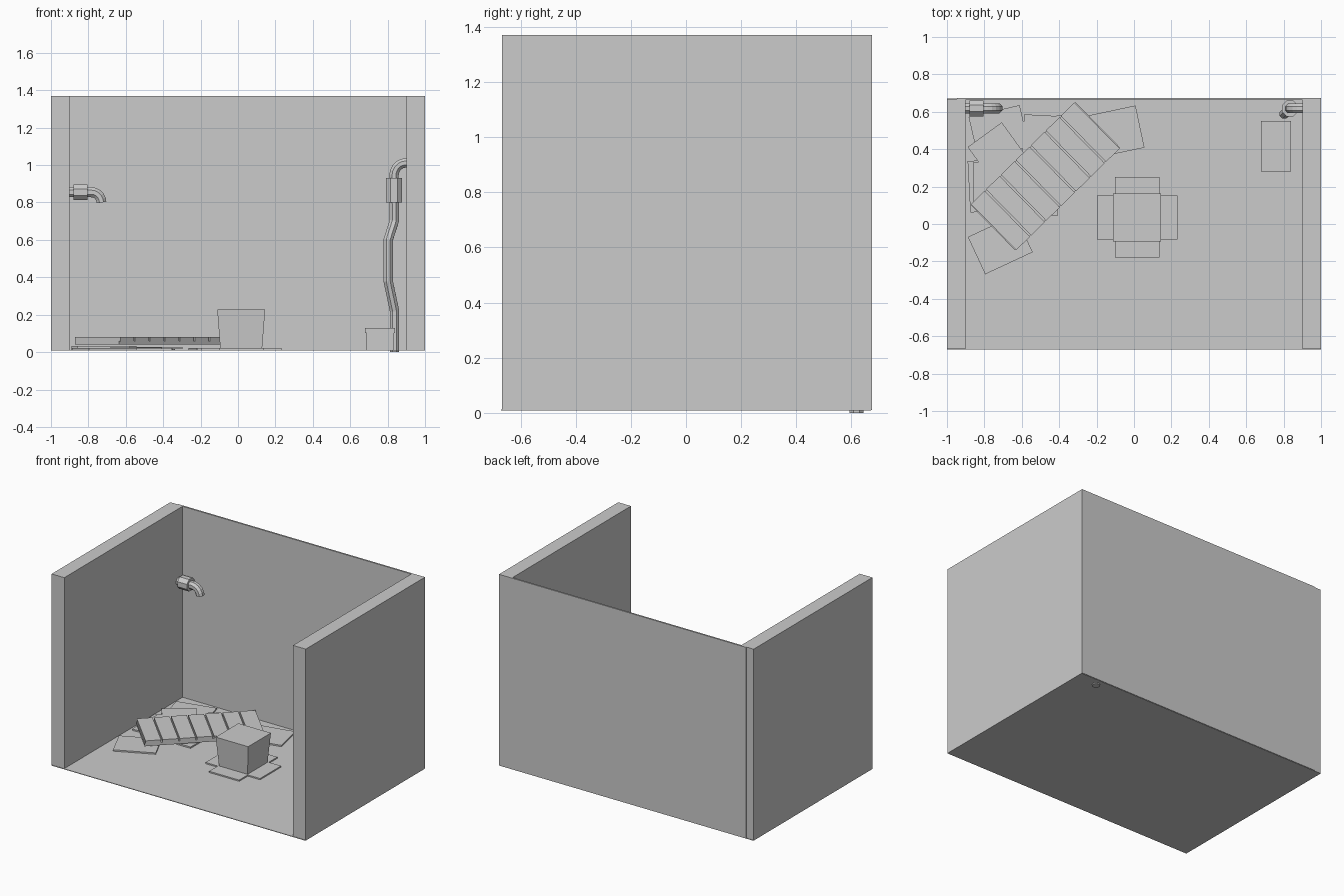
import bpy, bmesh, math
from mathutils import Vector, Matrix

if "Cube" in bpy.data.objects:
    bpy.data.objects.remove(bpy.data.objects["Cube"])

FLOOR = 0.012


def finish(name, bm):
    bmesh.ops.recalc_face_normals(bm, faces=bm.faces)
    me = bpy.data.meshes.new(name)
    bm.to_mesh(me)
    bm.free()
    ob = bpy.data.objects.new(name, me)
    bpy.context.collection.objects.link(ob)
    return ob


def box(name, x0, x1, y0, y1, z0, z1, taper=1.0):
    """Box between limits; taper scales its bottom face."""
    bm = bmesh.new()
    bmesh.ops.create_cube(bm, size=1)
    c = Vector(((x0 + x1) / 2, (y0 + y1) / 2, (z0 + z1) / 2))
    for v in bm.verts:
        k = taper if v.co.z < 0 else 1
        v.co = c + Vector((v.co.x * (x1 - x0) * k, v.co.y * (y1 - y0) * k, v.co.z * (z1 - z0)))
    return finish(name, bm)


def turn(ob, x, y, deg):
    ob.matrix_world = Matrix.Translation((x, y, 0)) @ Matrix.Rotation(math.radians(deg), 4, 'Z')


def tube(name, path, r, sides=8):
    """Sweep a regular polygon along a path lying roughly in the XZ plane."""
    pts = [Vector(p) for p in path]
    bm = bmesh.new()
    rings = []
    for i, p in enumerate(pts):
        a = (p - pts[i - 1]).normalized() if i else None
        b = (pts[i + 1] - p).normalized() if i < len(pts) - 1 else None
        t = ((a or b) + (b or a)).normalized()
        n = Vector((0, 1, 0))
        n = (n - t * n.dot(t)).normalized()
        m = t.cross(n)
        ring = []
        for k in range(sides):
            w = 2 * math.pi * (k + 0.5) / sides
            ring.append(bm.verts.new(p + r * (math.cos(w) * n + math.sin(w) * m)))
        rings.append(ring)
    for r0, r1 in zip(rings, rings[1:]):
        for k in range(sides):
            j = (k + 1) % sides
            bm.faces.new((r0[k], r0[j], r1[j], r1[k]))
    bm.faces.new(rings[0])
    bm.faces.new(rings[-1])
    return finish(name, bm)


# Alley shell
box("floor", -1, 1, -0.67, 0.67, 0.008, FLOOR)
box("left_wall", -1, -0.9, -0.667, 0.668, 0.01, 1.37)
box("right_wall", 0.9, 1, -0.667, 0.668, 0.01, 1.37)
box("back_wall", -0.945, 1, 0.662, 0.674, 0.01, 1.37)

# Loose flat cardboard sheets: x, y, angle, width, depth, base height
sheets = [
    (-0.722, 0.492, 13, 0.28, 0.23, 0.012),
    (-0.716, 0.364, 36, 0.225, 0.28, 0.022),
    (-0.455, 0.455, 10, 0.28, 0.23, 0.018),
    (-0.470, 0.440, -3, 0.25, 0.28, 0.012),
    (-0.105, 0.492, 12, 0.28, 0.23, 0.012),
    (-0.770, 0.205, 3, 0.225, 0.275, 0.012),
    (-0.717, 0.219, 0, 0.28, 0.225, 0.022),
    (-0.545, 0.160, 0, 0.28, 0.23, 0.016),
    (-0.715, -0.110, 25, 0.28, 0.22, 0.012),
]
for x, y, ang, w, d, z in sheets:
    turn(box("cardboard_sheet", -w / 2, w / 2, -d / 2, d / 2, z, z + 0.01), x, y, ang)

# Pallet: slats across a thin backing
L, W, N = 0.785, 0.345, 7
pitch = L / N
parts = [box("pallet_backing", -L / 2, L / 2, -W / 2 + 0.004, W / 2 - 0.004, 0.04, 0.06)]
for i in range(N):
    x = -L / 2 + i * pitch
    parts.append(box("pallet_slat", x + 0.005, x + pitch - 0.005, -W / 2, W / 2, 0.058, 0.08))
for ob in parts:
    turn(ob, -0.474, 0.255, 44.5)

# Upturned carton with four flaps folded out on the floor
cx, cy, h = 0.017, 0.035, 0.128
box("carton", cx - h, cx + h, cy - h, cy + h, FLOOR, 0.228, 0.87)
for i in range(4):
    turn(box("carton_flap", 0.105, 0.215, -0.118, 0.118, FLOOR, 0.021), cx, cy, 90 * i)

# Small lidded box
box("small_box", 0.686, 0.834, 0.286, 0.544, FLOOR, 0.102)
box("small_box_lid", 0.68, 0.84, 0.28, 0.55, 0.102, 0.13)

# Drain spout on the left wall
Y, R = 0.618, 0.029
spout = [(-0.91, Y, 0.855)]
for i in range(6):
    a = math.radians(90 - 18 * i)
    spout.append((-0.785 + 0.055 * math.cos(a), Y, 0.80 + 0.055 * math.sin(a)))
tube("spout_pipe", spout, R)
tube("spout_collar", [(-0.88, Y, 0.855), (-0.805, Y, 0.855)], 0.046)

# Dented downpipe on the right wall
down = [(0.91, Y, 1.012)]
for i in range(6):
    a = math.radians(90 + 18 * i)
    down.append((0.9 + 0.066 * math.cos(a), Y, 0.946 + 0.066 * math.sin(a)))
down += [(0.835, Y, 0.70), (0.803, 0.588, 0.60), (0.803, 0.588, 0.38), (0.837, Y, 0.22), (0.837, Y, 0.0)]
tube("downpipe", down, R - 0.002)
tube("downpipe_collar", [(0.834, Y, 0.93), (0.834, Y, 0.80)], 0.046)
